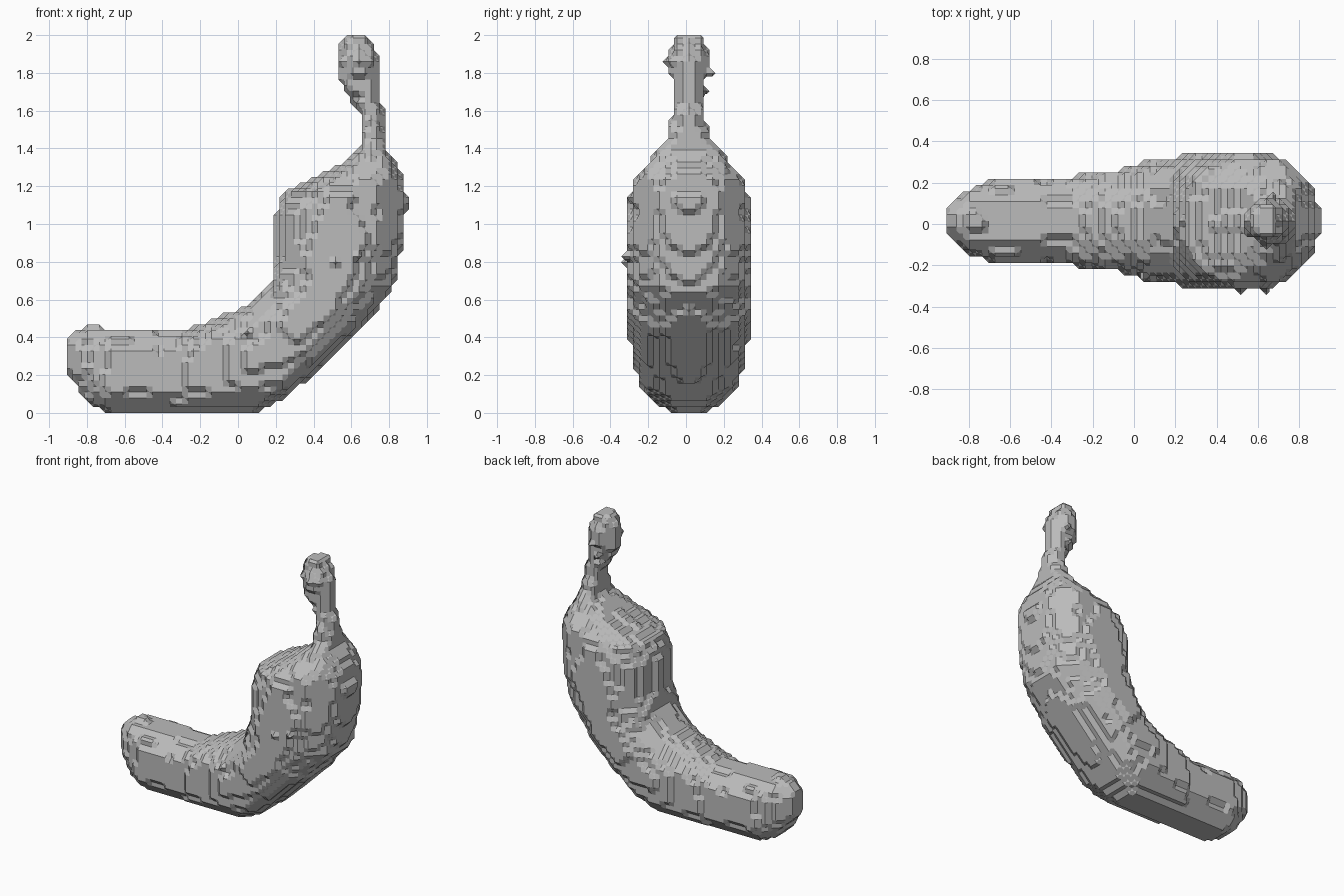
import bpy, bmesh, math
from mathutils import Vector, noise
from mathutils.bvhtree import BVHTree

cube = bpy.data.objects.get("Cube")
if cube:
    bpy.data.objects.remove(cube)

CELL = 2 / 64
SIZE = (58, 22, 64)

# Cross-sections from blossom end to stem tip:
# outer-curve x, z, inner-curve x, z, half width
SECTIONS = [
    (-.91, .24, -.91, .38, .07), (-.87, .16, -.87, .43, .11),
    (-.8, .05, -.8, .46, .15), (-.7, 0, -.66, .45, .2),
    (-.3, 0, -.3, .43, .22), (.1, 0, 0, .55, .28),
    (.26, .08, .09, .6, .3), (.45, .25, .17, .68, .32),
    (.65, .44, .2, .82, .33), (.82, .65, .2, .95, .33),
    (.87, .9, .2, 1.06, .33), (.9, 1.12, .25, 1.18, .32),
    (.87, 1.26, .38, 1.23, .28), (.82, 1.35, .54, 1.31, .21),
    (.78, 1.42, .65, 1.4, .14), (.77, 1.6, .64, 1.6, .08),
    (.74, 1.67, .58, 1.67, .07), (.74, 1.78, .53, 1.78, .1),
    (.74, 1.88, .53, 1.88, .11), (.7, 1.96, .55, 1.97, .08),
    (.7, 2.02, .55, 2.02, .07),
]


def signed_power(value, power):
    return math.copysign(abs(value) ** power, value)


def loft_guide(sections, sides=32):
    """Smooth fruit shape that the stepped surface follows."""
    verts, faces = [], []
    for ox, oz, ix, iz, width in sections:
        outer, inner = Vector((ox, 0, oz)), Vector((ix, 0, iz))
        middle, half = (outer + inner) / 2, (inner - outer) / 2
        for k in range(sides):
            angle = math.tau * k / sides
            along = signed_power(math.cos(angle), .85)
            across = signed_power(math.sin(angle), .85)
            verts.append(middle + half * along + Vector((0, .015 + width * across, 0)))
    for ring in range(len(sections) - 1):
        for k in range(sides):
            a, b = ring * sides + k, ring * sides + (k + 1) % sides
            faces.append((a, b, b + sides, a + sides))
    faces.append(tuple(range(sides)))
    faces.append(tuple(range(len(verts) - sides, len(verts))))
    return BVHTree.FromPolygons(verts, faces)


def centre(cell):
    i, j, k = cell
    return Vector(((i + .5 - SIZE[0] / 2) * CELL,
                   (j + .5 - SIZE[1] / 2) * CELL, (k + .5) * CELL))


def fill_cells(guide):
    """Fill each front-to-back column between the guide's two sides."""
    filled = set()
    for i in range(SIZE[0]):
        for k in range(SIZE[2]):
            start = centre((i, 0, k))
            front = guide.ray_cast(Vector((start.x, -2, start.z)), Vector((0, 1, 0)))[0]
            back = guide.ray_cast(Vector((start.x, 2, start.z)), Vector((0, -1, 0)))[0]
            if front is None or back is None:
                continue
            wobble = noise.noise(start * 7) * .018
            for j in range(SIZE[1]):
                y = centre((i, j, k)).y
                if front.y - wobble <= y <= back.y + wobble:
                    filled.add((i, j, k))
    return filled


def face_loops():
    """Outward corner loops of the six sides of a unit cell."""
    loops = []
    for axis in range(3):
        for side in (0, 1):
            loop = []
            for u, v in ((0, 0), (1, 0), (1, 1), (0, 1)):
                corner = [0, 0, 0]
                corner[axis] = side
                corner[(axis + 1) % 3], corner[(axis + 2) % 3] = u, v
                loop.append(tuple(corner))
            loops.append(loop if side else loop[::-1])
    return loops


def stepped_surface(name, filled, material):
    """Chamfered skin through the midpoints between filled and empty cells."""
    bm = bmesh.new()
    points = {}
    loops = face_loops()

    def point(a, b):
        key = (min(a, b), max(a, b))
        if key not in points:
            points[key] = bm.verts.new((centre(a) + centre(b)) / 2)
        return points[key]

    around = [(x, y, z) for x in (0, -1) for y in (0, -1) for z in (0, -1)]
    cells = {tuple(p + q for p, q in zip(c, o)) for c in filled for o in around}
    for cell in sorted(cells):
        follow = {}
        for loop in loops:
            ring = [tuple(p + q for p, q in zip(cell, c)) for c in loop]
            inside = [c in filled for c in ring]
            for n in range(4):
                if inside[n] and not inside[(n + 1) % 4]:
                    m = n
                    while inside[m - 1]:
                        m -= 1
                    follow[point(ring[n], ring[(n + 1) % 4])] = point(ring[m - 1], ring[m])
        while follow:
            vert, polygon = next(iter(follow)), []
            while vert in follow:
                polygon.append(vert)
                vert = follow.pop(vert)
            if len(polygon) > 2 and not bm.faces.get(polygon):
                bm.faces.new(polygon)
    bmesh.ops.recalc_face_normals(bm, faces=bm.faces)
    mesh = bpy.data.meshes.new(name)
    bm.to_mesh(mesh)
    bm.free()
    mesh.materials.append(material)
    obj = bpy.data.objects.new(name, mesh)
    bpy.context.collection.objects.link(obj)
    return obj


# Plain grey skin
grey = bpy.data.materials.new("plain_grey")
grey.use_nodes = True
grey.diffuse_color = (.5, .5, .5, 1)
grey.node_tree.nodes["Principled BSDF"].inputs["Base Color"].default_value = (.5, .5, .5, 1)

# Fruit body with its stem, plus small raised specks on the sides
cells = fill_cells(loft_guide(SECTIONS))
for x, z, side in ((.52, .8, -1), (.63, .83, -1), (.06, .42, -1), (.63, 1.86, -1),
                   (.64, 1.7, 1), (.66, 1.8, 1)):
    i, k = round(x / CELL + SIZE[0] / 2 - .5), round(z / CELL - .5)
    column = [j for j in range(SIZE[1]) if (i, j, k) in cells]
    if column:
        j = column[0] - 1 if side < 0 else column[-1] + 1
        cells.add((i, j, k))
stepped_surface("banana", cells, grey)
